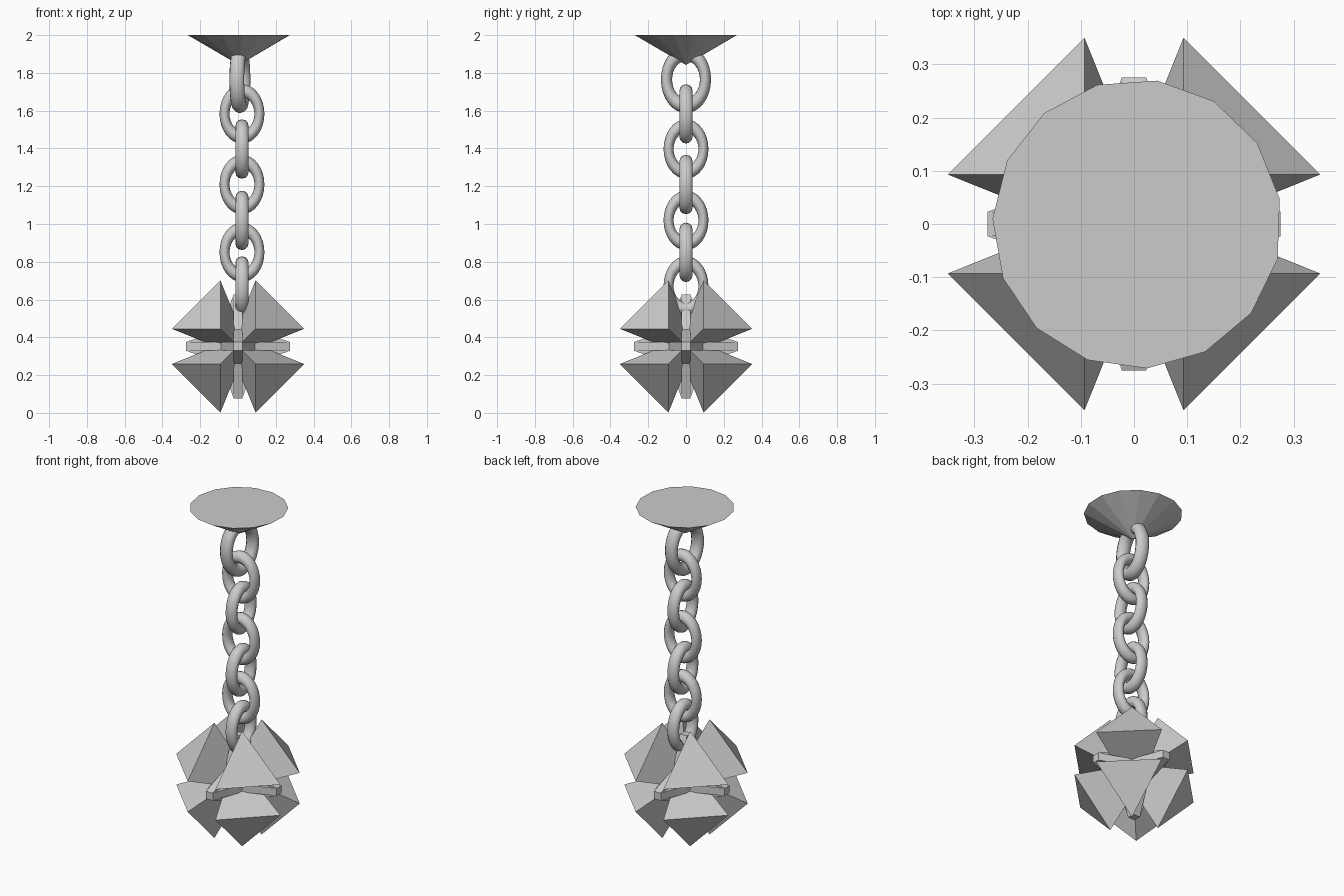
import bpy, bmesh, math
from itertools import product
from mathutils import Vector

if "Cube" in bpy.data.objects:
    bpy.data.objects.remove(bpy.data.objects["Cube"])

metal = bpy.data.materials.new("grey metal")
metal.diffuse_color = (0.6, 0.6, 0.6, 1)
metal.use_nodes = True
metal.node_tree.nodes["Principled BSDF"].inputs["Base Color"].default_value = metal.diffuse_color


def finish(name, bm):
    bmesh.ops.recalc_face_normals(bm, faces=bm.faces)
    me = bpy.data.meshes.new(name)
    bm.to_mesh(me)
    bm.free()
    ob = bpy.data.objects.new(name, me)
    bpy.context.collection.objects.link(ob)
    me.materials.append(metal)
    return ob


# Ceiling mount: 15-sided cone pointing down
bm = bmesh.new()
rim = [bm.verts.new((0.006 + 0.272 * math.cos(a), 0.272 * math.sin(a), 2.0))
       for a in (math.radians(10 + 24 * i) for i in range(15))]
tip = bm.verts.new((0.006, 0, 1.842))
bm.faces.new(rim)
for i in range(15):
    bm.faces.new((rim[i], rim[(i + 1) % 15], tip))
finish("ceiling_mount", bm)


# Chain links: tori squeezed sideways, alternating by a quarter turn
def link(name, x, z, turn, size=1.0):
    bpy.ops.mesh.primitive_torus_add(
        major_segments=32, minor_segments=12,
        major_radius=0.122 * size, minor_radius=0.035 * size,
        location=(x, 0, z), rotation=(math.pi / 2, 0, math.radians(turn)))
    ob = bpy.context.object
    ob.name = name
    ob.scale.x = 0.757
    ob.data.materials.append(metal)
    bpy.ops.object.shade_smooth()


link("top_link", 0.01, 1.765, 81, 1.13)
for i, z in enumerate((1.583, 1.397, 1.209, 1.019, 0.85, 0.672)):
    link(f"chain_link_{i + 1}", 0.021, z, 90 * (i % 2))

# Spiked weight: eight tetrahedral chunks, one in each octant
C = Vector((0, 0, 0.352))
bm = bmesh.new()
for s in product((-1, 1), repeat=3):
    pts = [(0.35, 0.093, 0.093), (0.093, 0.35, 0.093),
           (0.093, 0.093, 0.35), (-0.08, -0.08, -0.08)]
    v = [bm.verts.new(C + Vector([a * b for a, b in zip(p, s)])) for p in pts]
    for f in ((0, 1, 2), (0, 1, 3), (1, 2, 3), (2, 0, 3)):
        bm.faces.new([v[k] for k in f])
finish("weight_chunks", bm)

# Three crossed four-pointed star plates between the chunks
quarter = [(0.275, -0.023), (0.275, 0.023), (0.09, 0.09)]
outline = []
for k in range(4):
    c, s = (1, 0, -1, 0)[k], (0, 1, 0, -1)[k]
    outline += [(c * x - s * y, s * x + c * y) for x, y in quarter]
for axis, name in enumerate(("star_plate_side", "star_plate_front", "star_plate_flat")):
    bm = bmesh.new()
    rings = []
    for h in (-0.023, 0.023):
        ring = []
        for a, b in outline:
            p = [a, b]
            p.insert(axis, h)
            ring.append(bm.verts.new(C + Vector(p)))
        rings.append(ring)
        bm.faces.new(ring)
    n = len(outline)
    for i in range(n):
        j = (i + 1) % n
        bm.faces.new((rings[0][i], rings[0][j], rings[1][j], rings[1][i]))
    finish(name, bm)
